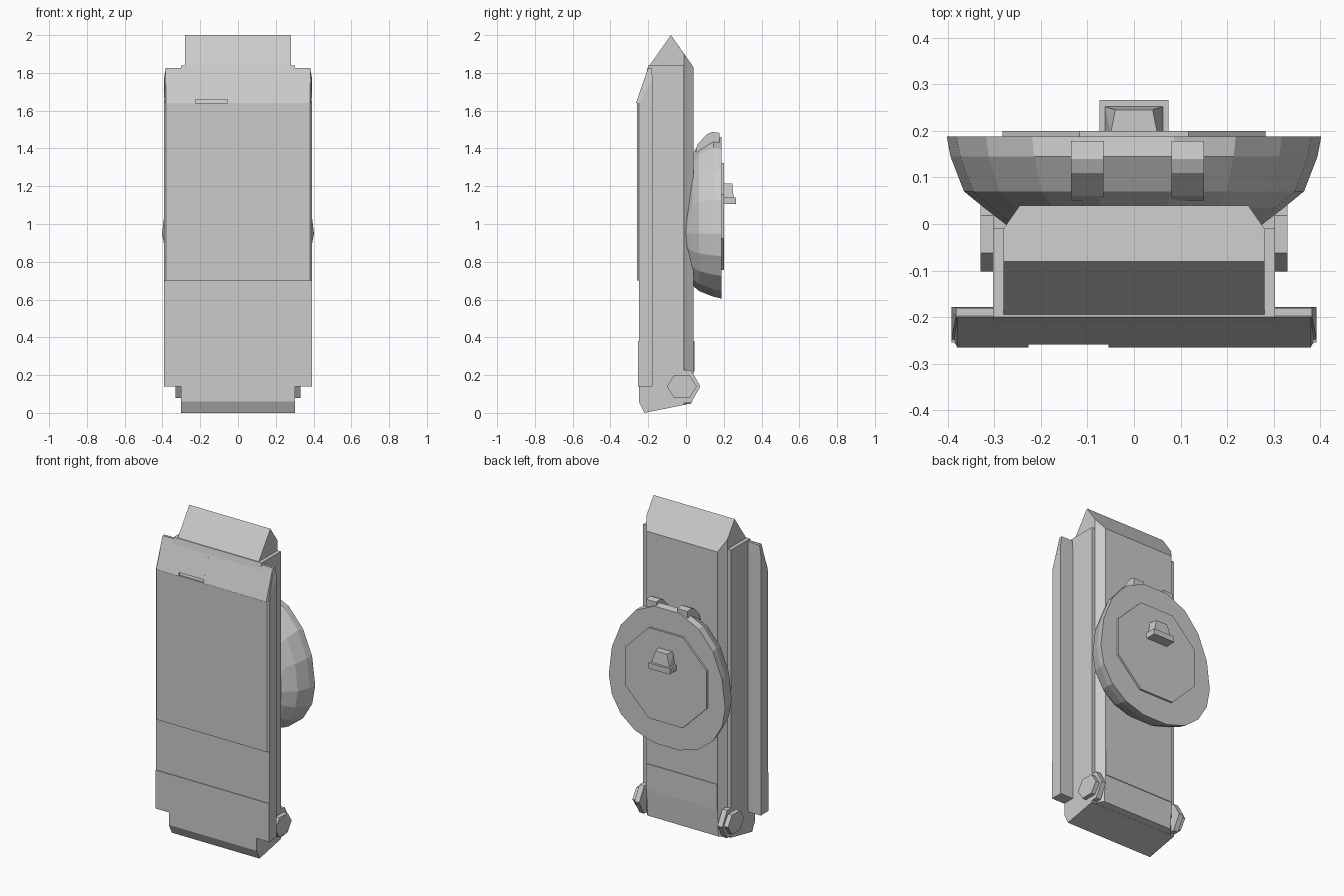
import bpy, bmesh, math

if "Cube" in bpy.data.objects:
    bpy.data.objects.remove(bpy.data.objects["Cube"])


def finish(name, bm):
    bmesh.ops.recalc_face_normals(bm, faces=bm.faces)
    me = bpy.data.meshes.new(name)
    bm.to_mesh(me)
    bm.free()
    ob = bpy.data.objects.new(name, me)
    bpy.context.collection.objects.link(ob)
    return ob


def solid(name, pts):
    """Convex solid around a few corner points."""
    bm = bmesh.new()
    for p in pts:
        bm.verts.new(p)
    r = bmesh.ops.convex_hull(bm, input=bm.verts)
    bmesh.ops.delete(bm, geom=[v for v in bm.verts if not v.link_faces], context='VERTS')
    bmesh.ops.dissolve_limit(bm, angle_limit=0.01, verts=bm.verts, edges=bm.edges)
    return finish(name, bm)


def sym(profile):
    """(half width, y, z) -> points on both sides of x = 0."""
    return [(s * x, y, z) for x, y, z in profile for s in (-1, 1)]


def box(name, x0, x1, y0, y1, z0, z1):
    return solid(name, [(x, y, z) for x in (x0, x1) for y in (y0, y1) for z in (z0, z1)])


def loft(name, rings):
    bm = bmesh.new()
    vs = [[bm.verts.new(p) for p in r] for r in rings]
    n = len(vs[0])
    for a, b in zip(vs, vs[1:]):
        for i in range(n):
            j = (i + 1) % n
            bm.faces.new((a[i], a[j], b[j], b[i]))
    bm.faces.new(vs[0])
    bm.faces.new(vs[-1])
    return finish(name, bm)


# central hull with chamfered back and wedge nose
solid("hull_core", sym([
    (.28, -.25, .06), (.28, -.22, .005), (.28, -.25, 1.64), (.28, -.20, 1.83),
    (.28, -.08, 2.0), (.28, -.01, 1.90), (.28, -.01, .045),
    (.245, .04, 1.83), (.245, .04, .22), (.245, .03, .05)]))
# slightly wider side plates
solid("hull_sides", sym([
    (.303, -.25, .06), (.303, -.22, 0), (.303, -.01, .042),
    (.303, -.01, 1.838), (.303, -.20, 1.838), (.303, -.25, 1.64)]))

# full-width front slab, in stepped plates
solid("front_slab", sym([
    (.392, -.245, .14), (.392, -.178, .14), (.392, -.178, 1.77), (.382, -.18, 1.825),
    (.382, -.20, 1.825), (.392, -.248, 1.64)]))
box("lower_plate", -.392, .392, -.254, -.24, .14, .38)
box("middle_plate", -.392, .392, -.25, -.24, .38, .70)
solid("upper_plate", sym([
    (.392, -.24, .70), (.392, -.25, .70), (.382, -.259, .70),
    (.382, -.259, 1.64), (.392, -.25, 1.64), (.392, -.24, 1.64)]))
# sloped nose plate with a notch in its lip
for name, x0, x1, z in (("nose_left", -.388, -.226, 1.64), ("nose_middle", -.226, -.055, 1.66),
                        ("nose_right", -.055, .388, 1.64)):
    ylip = -.265 + (z - 1.64) * .34
    a = -.38 if x0 < -.3 else x0
    b = .38 if x1 > .3 else x1
    solid(name, [(x, y, zz) for xs, y, zz in (
        ((a, b), ylip, z), ((x0, x1), -.24, z), ((a, b), -.2, 1.827), ((a, b), -.19, 1.82)) for x in xs])
box("back_lower_plate", -.245, .245, .03, .044, .22, .38)

# hexagonal hubs at the lower back corners
def hexagon(x, ry, rz, cy=-.022, cz=.14):
    return [(x, cy + ry * math.cos(k * math.pi / 3), cz + rz * math.sin(k * math.pi / 3)) for k in range(6)]

for side, s in (("left", -1), ("right", 1)):
    loft("hub_" + side, [hexagon(s * .27, .098, .10), hexagon(s * .303, .098, .10)])
    loft("hub_cap_" + side, [hexagon(s * .29, .08, .07), hexagon(s * .33, .08, .07)])

# faceted egg-shaped bowl on the back
def egg(y, hx, z0, z1, n=18, cz=.95):
    pts = []
    for k in range(n):
        t = 2 * math.pi * k / n
        c, s = math.cos(t), math.sin(t)
        z = cz + s * ((z1 - cz) if s > 0 else (cz - z0))
        # blunt upper end
        pts.append((hx * math.copysign(abs(c) ** .88, c), y, z))
    return pts

loft("bowl", [egg(-.005, .27, .76, 1.12), egg(.035, .322, .67, 1.38), egg(.07, .365, .64, 1.43),
              egg(.145, .394, .61, 1.475), egg(.188, .402, .60, 1.468)])
# pair of cheeks beside the slot at the upper end
for name, x0, x1 in (("cheek_left", -.135, -.065), ("cheek_right", .08, .15)):
    solid(name, [(x, y, z) for x in (x0, x1) for y, z in (
        (.05, 1.38), (.06, 1.42), (.11, 1.475), (.14, 1.488), (.178, 1.482), (.178, 1.38))])

# raised octagonal disc
def octagon(y, r):
    return [(r * math.cos((k + .5) * math.pi / 4), y, 1.04 + r * math.sin((k + .5) * math.pi / 4)) for k in range(8)]

loft("round_cover", [octagon(.18, .306), octagon(.20, .306)])

# small sight block on the disc
box("sight_base", -.074, .074, .20, .266, 1.105, 1.14)
solid("sight_hood", sym([
    (.062, .195, 1.14), (.062, .252, 1.14), (.05, .195, 1.215), (.04, .245, 1.215)]))
